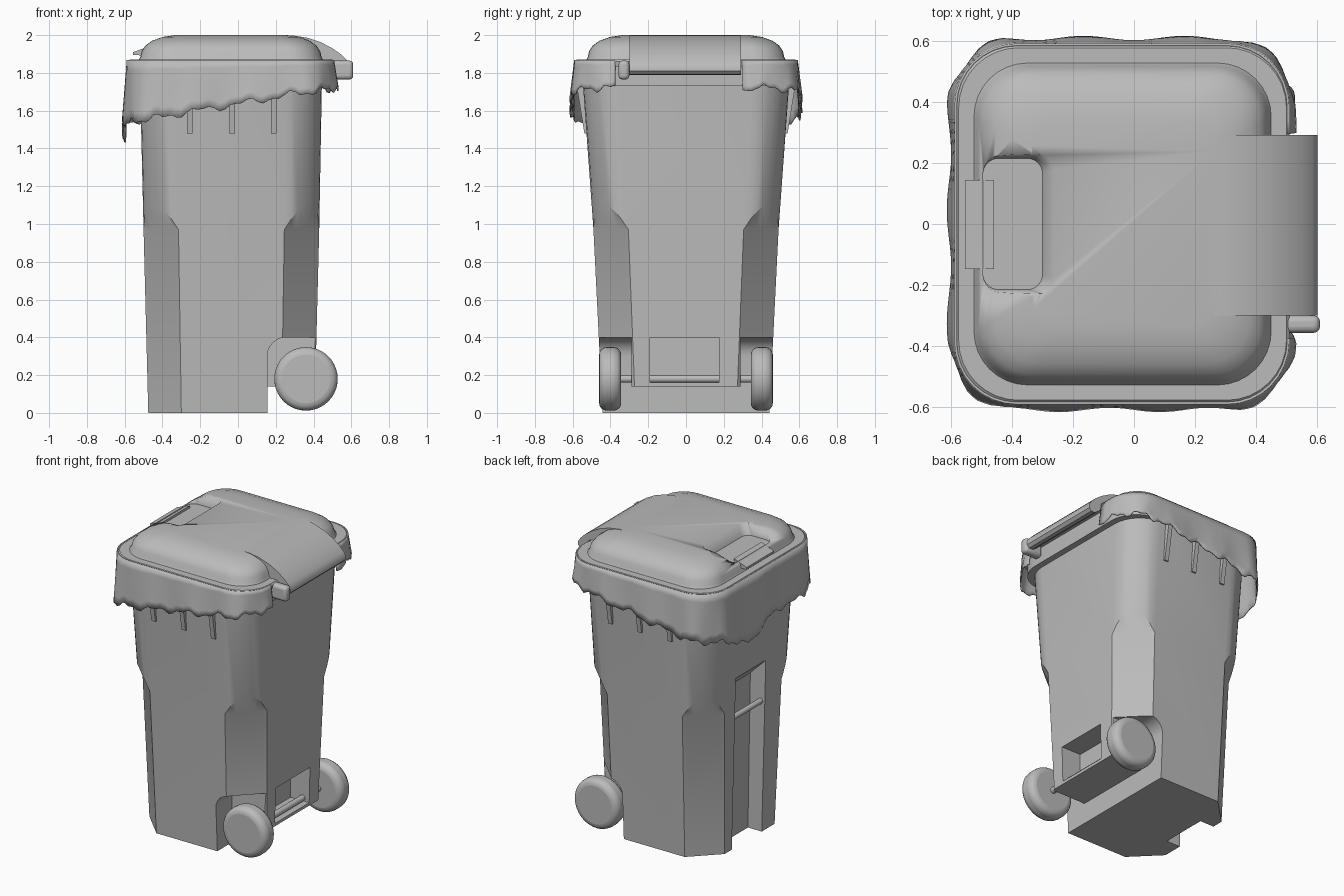
import bpy, bmesh, math

old = bpy.data.objects.get("Cube")
if old:
    bpy.data.objects.remove(old)

plastic = bpy.data.materials.new("grey_plastic")
plastic.use_nodes = True
GREY = (0.5, 0.5, 0.5, 1)
plastic.diffuse_color = GREY
plastic.node_tree.nodes["Principled BSDF"].inputs["Base Color"].default_value = GREY


def add(name, bm, smooth=30):
    bmesh.ops.remove_doubles(bm, verts=bm.verts, dist=1e-4)
    bmesh.ops.recalc_face_normals(bm, faces=bm.faces)
    mesh = bpy.data.meshes.new(name)
    bm.to_mesh(mesh)
    bm.free()
    ob = bpy.data.objects.new(name, mesh)
    bpy.context.collection.objects.link(ob)
    mesh.materials.append(plastic)
    activate(ob)
    bpy.ops.object.shade_smooth_by_angle(angle=math.radians(smooth))
    return ob


def activate(ob):
    bpy.ops.object.select_all(action='DESELECT')
    ob.select_set(True)
    bpy.context.view_layer.objects.active = ob


def rounded(x0, x1, hy, r, n=8, chord=False):
    """Clockwise rounded rectangle with its share of bulge at each corner point."""
    pts = []
    corners = [(x1 - r, r - hy, 0), (x0 + r, r - hy, -90), (x0 + r, hy - r, -180), (x1 - r, hy - r, -270)]
    for cx, cy, start in corners:
        for i in range(n + 1):
            t = i / n
            a = math.radians(start - 90 * t)
            b = math.radians(start - 90)
            x, y = math.cos(a), math.sin(a)
            bulge = (math.cos(math.pi / 4 - math.pi / 2 * t) - 0.7071) / 0.2929
            if chord:
                s = math.radians(start)
                x = math.cos(s) * (1 - t) + math.cos(b) * t
                y = math.sin(s) * (1 - t) + math.sin(b) * t
            pts.append((cx + r * x, cy + r * y, bulge))
    return pts


def loft(rings, closed=True):
    bm = bmesh.new()
    rows = [[bm.verts.new(p) for p in ring] for ring in rings]
    count = len(rows[0])
    for low, high in zip(rows, rows[1:]):
        for i in range(count if closed else count - 1):
            j = (i + 1) % count
            bm.faces.new((low[i], low[j], high[j], high[i]))
    if closed:
        bm.faces.new(rows[0])
        bm.faces.new(rows[-1])
    return bm


def prism(profile, y0, y1):
    """Extrude an x-z profile along y."""
    return loft([[(x, y, z) for x, z in profile] for y in (y0, y1)])


def box(x0, x1, y0, y1, z0, z1):
    return prism([(x0, z0), (x1, z0), (x1, z1), (x0, z1)], y0, y1)


def rod(name, x, z, y0, y1, r, sides=16):
    turn = [i * math.tau / sides for i in range(sides)]
    return add(name, prism([(x + r * math.cos(a), z + r * math.sin(a)) for a in turn], y0, y1))


def bevel(ob, width, segments=3):
    mod = ob.modifiers.new("bevel", 'BEVEL')
    mod.width, mod.segments, mod.limit_method = width, segments, 'ANGLE'
    activate(ob)
    bpy.ops.object.modifier_apply(modifier=mod.name)
    bpy.ops.object.shade_smooth_by_angle(angle=math.radians(40))


def cut(ob, bm):
    cutter = add("cutter", bm)
    cutter.hide_render = True
    mod = ob.modifiers.new("cut", 'BOOLEAN')
    mod.operation, mod.solver, mod.object = 'DIFFERENCE', 'EXACT', cutter
    activate(ob)
    bpy.ops.object.modifier_apply(modifier=mod.name)
    bpy.data.objects.remove(cutter)


# Tapered body: chamfered corners below, rounded corners above
shoulder = (-0.5, 0.43, 0.49, 0.185)
body = add("body", loft([
    [(x, y, 0) for x, y, b in rounded(-0.475, 0.405, 0.442, 0.175, chord=True)],
    [(x, y, 0.97) for x, y, b in rounded(*shoulder, chord=True)],
    [(x, y, 0.97 + 0.13 * b) for x, y, b in rounded(*shoulder)],
    [(x, y, 1.8) for x, y, b in rounded(-0.52, 0.445, 0.55, 0.2)],
]))

# Undercut at the back, wheel wells, axle recess and front slot
cut(body, box(0.155, 0.8, -0.8, 0.8, -0.1, 0.14))
arch = [(0.255 - 0.1 * math.cos(a * math.pi / 12), 0.3 + 0.1 * math.sin(a * math.pi / 12)) for a in range(7)]
for side in (-1, 1):
    cut(body, prism([(0.155, 0.1)] + arch + [(0.8, 0.4), (0.8, 0.1)], side * 0.288, side * 0.8))
cut(body, box(0.27, 0.8, -0.19, 0.175, 0.16, 0.4))
cut(body, prism([(-0.8, -0.1), (-0.37, -0.1), (-0.39, 1.05), (-0.51, 1.17), (-0.8, 1.17)], -0.13, 0.19))
activate(body)
bpy.ops.object.shade_smooth_by_angle(angle=math.radians(25))

# Grab bar in the front slot
rod("front_bar", -0.465, 0.88, -0.14, 0.2, 0.018)

# Wheels and axle
rod("axle", 0.36, 0.18, -0.36, 0.36, 0.02)
for side, label in ((-1, "right"), (1, "left")):
    wheel = rod("wheel_" + label, 0.36, 0.18, side * 0.343, side * 0.46, 0.168, 40)
    bevel(wheel, 0.04, 4)

# Rim band under the lid
add("body_rim", loft([[(x, y, z) for x, y, b in rounded(-0.56, 0.485, 0.565, 0.2)] for z in (1.73, 1.84)]))

# Lid: flat border and domed centre
lid_rings = []
for z, d in ((1.835, 0.005), (1.86, 0), (1.87, 0.01), (1.87, 0.06), (1.885, 0.068), (1.915, 0.075),
             (1.945, 0.095), (1.97, 0.13), (1.99, 0.185), (2.0, 0.25)):
    lid_rings.append([(x, y, z) for x, y, b in rounded(-0.585 + d, 0.51 - d, 0.588 - d, max(0.2 - d * 0.4, 0.1))])
lid = add("lid", loft(lid_rings))

# Finger recess and grip in the lid
pocket = []
for z, grow in ((1.93, 0), (2.05, 0.06)):
    pocket.append([(x, y, z) for x, y, b in rounded(-0.495, -0.3 + grow, 0.215 + grow * 0.4, 0.05)])
cut(lid, loft(pocket))
add("lid_grip", prism([(-0.555, 1.895), (-0.555, 1.91), (-0.5, 1.93), (-0.46, 1.945), (-0.46, 1.89)], -0.147, 0.145))

# Curved rear handle blending into the lid, with a hinge knuckle
add("rear_handle", prism([
    (0.22, 1.999), (0.3, 1.997), (0.37, 1.985), (0.44, 1.962), (0.5, 1.93), (0.55, 1.895), (0.585, 1.86),
    (0.602, 1.835), (0.602, 1.81), (0.585, 1.792), (0.56, 1.79), (0.53, 1.81), (0.49, 1.85), (0.22, 1.86)],
    -0.3, 0.292), 35)
knuckle = add("hinge_knuckle", box(0.48, 0.61, -0.357, -0.3, 1.765, 1.865))
bevel(knuckle, 0.02)

# Hanging liner with a ragged lower edge, open at the back
def liner_path(d):
    keys = [(x, y) for x, y, b in rounded(-0.585 - d, 0.505 + d, 0.588 + d, 0.2 + d)]
    keys = [(0.505 + d, -0.375)] + keys + [(0.505 + d, 0.295)]
    path = [keys[0]]
    for (ax, ay), (bx, by) in zip(keys, keys[1:]):
        steps = 24 if math.hypot(bx - ax, by - ay) > 0.3 else 2
        path += [(ax + (bx - ax) * i / steps, ay + (by - ay) * i / steps) for i in range(1, steps + 1)]
    return path


def hem(x, y, i):
    ragged = 0.014 * math.sin(i * 0.75) + 0.01 * math.sin(i * 1.7 + 1)
    tip = 0.1 * math.exp(-((y - 0.2) / 0.15) ** 2) if x < -0.5 else 0
    return 1.635 + 0.17 * x - tip + ragged


rows = []
LEVELS = 6
base = liner_path(0)
for k in range(LEVELS + 1):
    t = k / LEVELS
    row = []
    for i, (x, y) in enumerate(liner_path(0.018 * t)):
        wave = 1 + 0.012 * t * math.sin(i * 0.55)
        low = hem(*base[i], i)
        row.append((x * wave, y * wave, 1.868 + (low - 1.868) * t))
    rows.append(row)
liner = add("liner", loft(rows, closed=False), 50)
solid = liner.modifiers.new("thickness", 'SOLIDIFY')
solid.thickness, solid.offset = 0.008, 0

# Ribs below the rim on both sides
for side in (-1, 1):
    for x in (-0.255, -0.03, 0.19):
        section = [[(x - 0.015, side * y, z), (x + 0.015, side * y, z),
                    (x + 0.015, side * 0.5, z), (x - 0.015, side * 0.5, z)]
                   for y, z in ((0.538, 1.48), (0.58, 1.74))]
        add("side_rib", loft(section))
